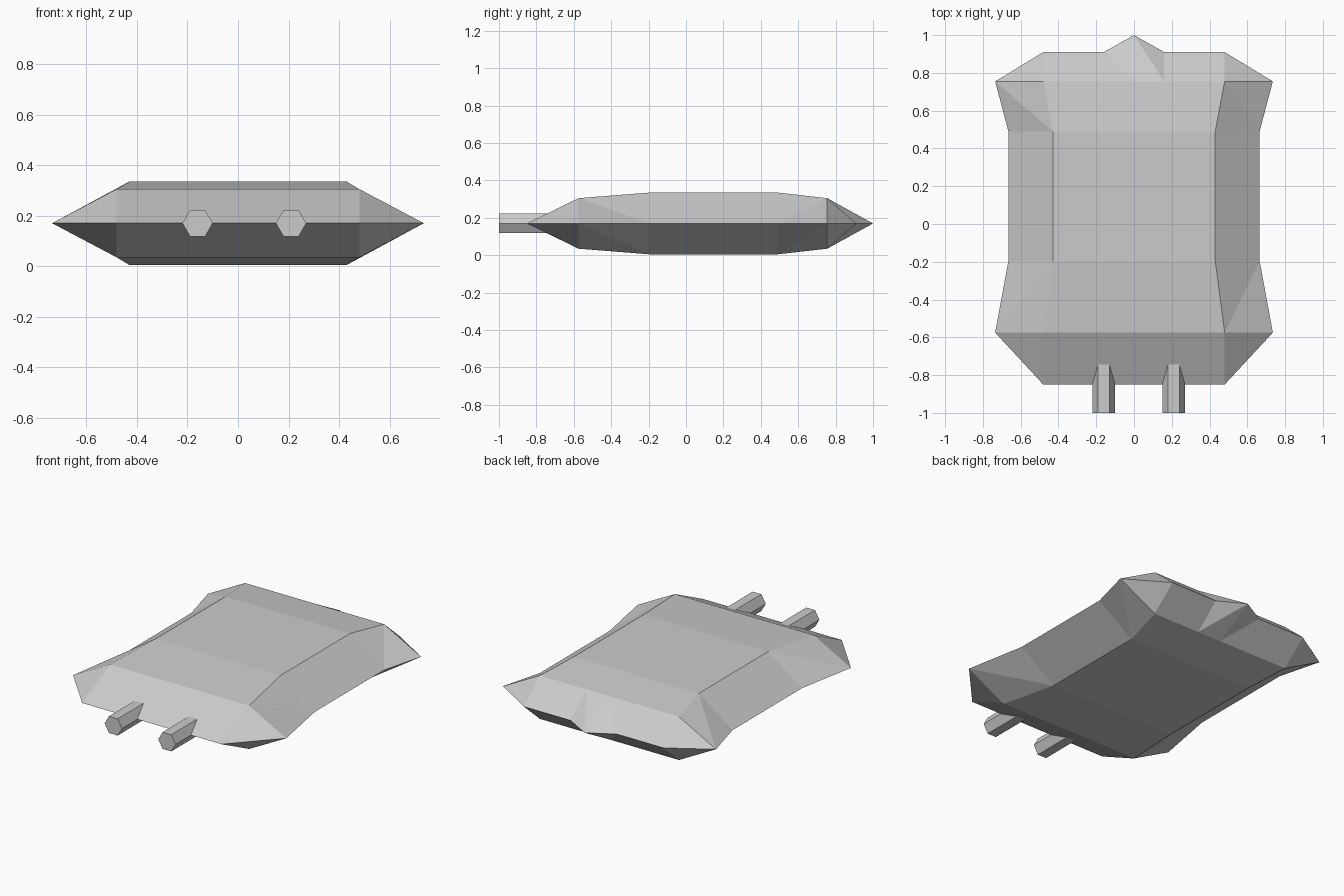
import bpy, bmesh, math
from mathutils import Matrix

cube = bpy.data.objects.get("Cube")
if cube:
    bpy.data.objects.remove(cube, do_unlink=True)

MID = 0.17

grey = bpy.data.materials.new("light_grey")
grey.use_nodes = True
colour = (0.6, 0.6, 0.6, 1)
grey.diffuse_color = colour
grey.node_tree.nodes["Principled BSDF"].inputs["Base Color"].default_value = colour


def finish(name, bm):
    bmesh.ops.recalc_face_normals(bm, faces=bm.faces)
    mesh = bpy.data.meshes.new(name)
    bm.to_mesh(mesh)
    bm.free()
    mesh.materials.append(grey)
    obj = bpy.data.objects.new(name, mesh)
    bpy.context.collection.objects.link(obj)
    return obj


# Hull stations from front to back: y, deck half width, rim half width, deck height
STATIONS = [(-0.575, 0.48, 0.735, 0.135), (-0.195, 0.43, 0.665, 0.165),
            (0.49, 0.43, 0.665, 0.165), (0.755, 0.48, 0.735, 0.135)]
NOSE_Y, TAIL_Y, END_X = -0.85, 0.91, 0.48


def build_hull():
    bm = bmesh.new()
    for up in (1, -1):
        def vert(x, y, h=0):
            return bm.verts.new((x, y, MID + up * h))

        deck = {s: [vert(s * w, y, h) for y, w, r, h in STATIONS] for s in (1, -1)}
        rim = {s: [vert(s * r, y) for y, w, r, h in STATIONS] for s in (1, -1)}
        nose = {s: vert(s * END_X, NOSE_Y) for s in (1, -1)}
        tail = {s: vert(s * END_X, TAIL_Y) for s in (1, -1)}

        # Tail ridge points along the deck edge and the outer rim
        y, w, r, h = STATIONS[-1]
        ridge = {k: vert(k * 0.16, y, h) for k in (1, 0, -1)}
        bump = {k: vert(k * 0.16, TAIL_Y if k else 1.0) for k in (1, 0, -1)}

        # Deck panels
        for i in range(3):
            row = [deck[-1][i], deck[1][i], deck[1][i + 1]]
            if i == 2:
                row += [ridge[1], ridge[0], ridge[-1]]
            bm.faces.new(row + [deck[-1][i + 1]])

        # Folded side panels and corner facets
        for s in (1, -1):
            d, r = deck[s], rim[s]
            bm.faces.new((d[1], d[2], r[2], r[1]))
            for i in (0, 2):
                if (s * up > 0) == (i == 0):
                    bm.faces.new((d[i], d[i + 1], r[i + 1]))
                    bm.faces.new((d[i], r[i + 1], r[i]))
                else:
                    bm.faces.new((d[i], d[i + 1], r[i]))
                    bm.faces.new((d[i + 1], r[i + 1], r[i]))
            bm.faces.new((d[0], r[0], nose[s]))
            bm.faces.new((d[3], r[3], tail[s]))
            bm.faces.new((d[3], ridge[s], bump[s], tail[s]))

        # Sloping nose and pointed tail bump
        bm.faces.new((deck[-1][0], deck[1][0], nose[1], nose[-1]))
        bm.faces.new((ridge[-1], ridge[0], bump[-1]))
        bm.faces.new((ridge[0], bump[0], bump[-1]))
        bm.faces.new((ridge[0], ridge[1], bump[0]))
        bm.faces.new((ridge[1], bump[1], bump[0]))

    bmesh.ops.remove_doubles(bm, verts=bm.verts, dist=0.001)
    return finish("hull", bm)


# Hexagonal barrels at the front
def build_barrel(name, x):
    bm = bmesh.new()
    bmesh.ops.create_cone(bm, cap_ends=True, segments=6, radius1=0.06, radius2=0.06,
                          depth=0.4)
    bmesh.ops.rotate(bm, verts=bm.verts, matrix=Matrix.Rotation(math.pi / 2, 3, 'X'))
    # Turn so that a flat side faces up
    if max(v.co.z for v in bm.verts) > 0.055:
        bmesh.ops.rotate(bm, verts=bm.verts, matrix=Matrix.Rotation(math.pi / 6, 3, 'Y'))
    bmesh.ops.translate(bm, verts=bm.verts, vec=(x, -0.8, MID))
    return finish(name, bm)


build_hull()
build_barrel("right_barrel", -0.16)
build_barrel("left_barrel", 0.21)
